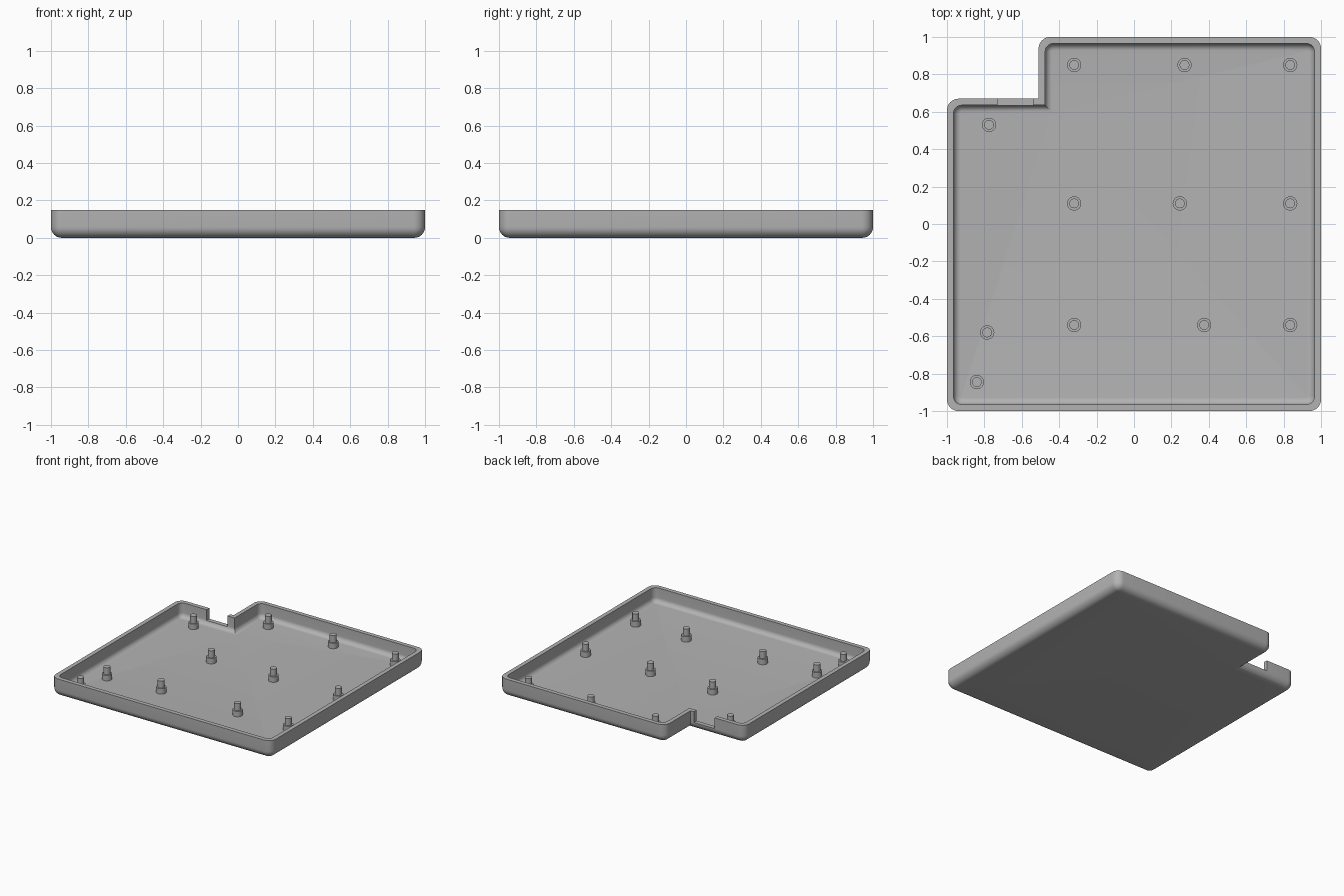
import bpy, bmesh, math
from mathutils import Vector

if "Cube" in bpy.data.objects:
    bpy.data.objects.remove(bpy.data.objects["Cube"])

grey = bpy.data.materials.new("plastic grey")
grey.diffuse_color = (0.45, 0.45, 0.45, 1)
grey.use_nodes = True
grey.node_tree.nodes["Principled BSDF"].inputs["Base Color"].default_value = grey.diffuse_color

RIM, FLOOR, WALL = 0.148, 0.03, 0.035
OUTLINE = [(-1, -1), (1, -1), (1, 1), (-0.51, 1), (-0.51, 0.67), (-1, 0.67)]
ARC = 8


def ring(base, inset, radius):
    """Outline inset by base with rounded outer corners, then shrunk by inset."""
    pts = []
    for i, c in enumerate(OUTLINE):
        c = Vector(c)
        a = (c - Vector(OUTLINE[i - 1])).normalized()
        b = (Vector(OUTLINE[(i + 1) % len(OUTLINE)]) - c).normalized()
        inward = b - a
        if a.x * b.y - a.y * b.x < 0:          # inside corner stays sharp
            pts.append(c - inward * (base + inset))
            continue
        centre = c + inward * (base + radius)
        start = math.atan2(-a.x, a.y)          # outward normal of incoming edge
        for k in range(ARC + 1):
            t = start + k * math.pi / 2 / ARC
            pts.append(centre + Vector((math.cos(t), math.sin(t))) * (radius - inset))
    return pts


def fillet(base, corner, r, z0):
    """Rings from the floor edge up through a quarter round."""
    steps = [i * math.pi / 2 / ARC for i in range(ARC + 1)]
    return [(ring(base, r * (1 - math.sin(t)), corner), z0 + r * (1 - math.cos(t)))
            for t in steps]


def finish(name, bm, angle=30):
    bmesh.ops.recalc_face_normals(bm, faces=bm.faces)
    me = bpy.data.meshes.new(name)
    bm.to_mesh(me)
    bm.free()
    ob = bpy.data.objects.new(name, me)
    bpy.context.collection.objects.link(ob)
    me.materials.append(grey)
    bpy.ops.object.select_all(action='DESELECT')
    ob.select_set(True)
    bpy.context.view_layer.objects.active = ob
    if angle:
        bpy.ops.object.shade_smooth_by_angle(angle=math.radians(angle))
    return ob


# Tray shell: outside going up, over the rim, inside going down
outer = fillet(0, 0.062, 0.058, 0) + [(ring(0, 0, 0.062), RIM)]
inner = fillet(WALL, 0.044, 0.038, FLOOR) + [(ring(WALL, 0, 0.044), RIM)]
bm = bmesh.new()
loops = [[bm.verts.new((p.x, p.y, z)) for p in pts] for pts, z in outer + inner[::-1]]
for lo, hi in zip(loops, loops[1:]):
    for j in range(len(lo)):
        k = (j + 1) % len(lo)
        bm.faces.new((lo[j], lo[k], hi[k], hi[j]))
caps = [bm.faces.new(loops[0][::-1]), bm.faces.new(loops[-1])]
bmesh.ops.triangulate(bm, faces=caps)
tray = finish("tray", bm, 0)

# Cable notch in the back step wall
bm = bmesh.new()
bmesh.ops.create_cube(bm, size=1)
for v in bm.verts:
    v.co = (-0.635 + v.co.x * 0.19, 0.66 + v.co.y * 0.14, 0.16 + v.co.z * 0.2)
cutter = finish("notch_cutter", bm, 0)
cutter.hide_render = True
mod = tray.modifiers.new("notch", 'BOOLEAN')
mod.operation, mod.solver, mod.object = 'DIFFERENCE', 'EXACT', cutter
bpy.context.view_layer.objects.active = tray
bpy.ops.object.modifier_apply(modifier="notch")
bpy.data.objects.remove(cutter)
tray.select_set(True)
bpy.ops.object.shade_smooth_by_angle(angle=math.radians(30))

# Stepped standoffs: wide base with a narrow locating pin
POSTS = [(-0.32, 0.85), (0.27, 0.85), (0.835, 0.85), (-0.775, 0.53),
         (-0.32, 0.11), (0.245, 0.11), (0.835, 0.11), (-0.32, -0.54),
         (0.375, -0.54), (0.835, -0.54), (-0.785, -0.58), (-0.84, -0.845)]
PROFILE = [(0.038, FLOOR - 0.005), (0.038, 0.075), (0.026, 0.075), (0.026, 0.132)]
SIDES = 32
for n, (x, y) in enumerate(POSTS, 1):
    bm = bmesh.new()
    rows = [[bm.verts.new((x + r * math.cos(2 * math.pi * k / SIDES),
                           y + r * math.sin(2 * math.pi * k / SIDES), z))
             for k in range(SIDES)] for r, z in PROFILE]
    for lo, hi in zip(rows, rows[1:]):
        for j in range(SIDES):
            k = (j + 1) % SIDES
            bm.faces.new((lo[j], lo[k], hi[k], hi[j]))
    bm.faces.new(rows[0][::-1])
    bm.faces.new(rows[-1])
    finish(f"standoff_{n}", bm)
